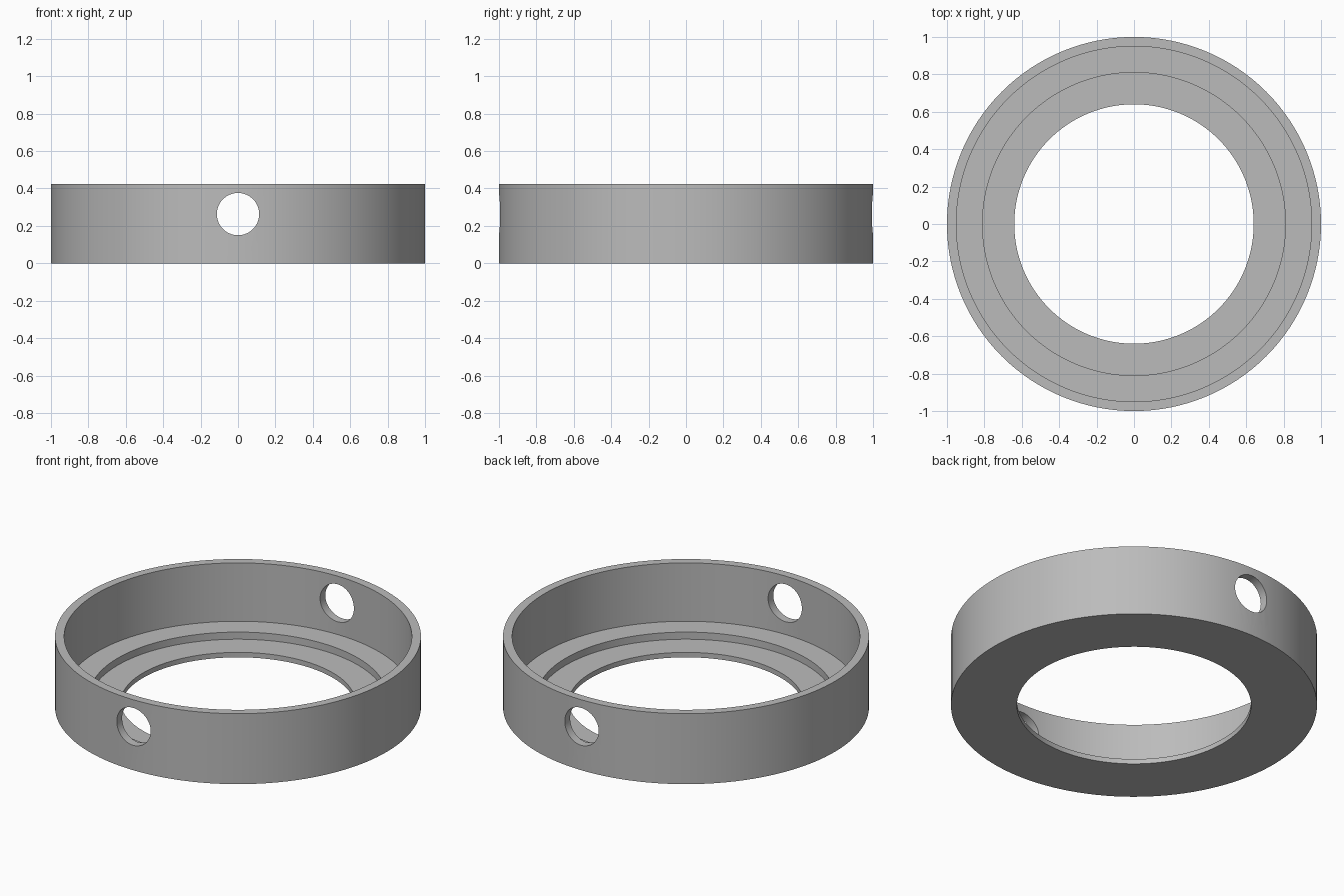
import bpy
import bmesh
import math
from mathutils import Matrix

default = bpy.data.objects.get("Cube")
if default:
    bpy.data.objects.remove(default, do_unlink=True)

SEGMENTS = 128
HEIGHT = 0.425
HOLE_RADIUS = 0.113
HOLE_Z = 0.263

grey = bpy.data.materials.new("plain grey")
grey.use_nodes = True
colour = (0.5, 0.5, 0.5, 1)
grey.diffuse_color = colour
grey.node_tree.nodes["Principled BSDF"].inputs["Base Color"].default_value = colour


def make_object(name, bm):
    bmesh.ops.recalc_face_normals(bm, faces=bm.faces)
    mesh = bpy.data.meshes.new(name)
    bm.to_mesh(mesh)
    bm.free()
    mesh.materials.append(grey)
    obj = bpy.data.objects.new(name, mesh)
    bpy.context.collection.objects.link(obj)
    return obj


# Stepped ring: a closed (radius, height) profile turned around z
profile = [(0.64, 0), (1, 0), (1, HEIGHT), (0.95, HEIGHT),
           (0.95, 0.073), (0.81, 0.073), (0.81, 0.03), (0.64, 0.03)]
bm = bmesh.new()
loops = []
for i in range(SEGMENTS):
    a = math.tau * i / SEGMENTS
    loops.append([bm.verts.new((r * math.cos(a), r * math.sin(a), z)) for r, z in profile])
for i in range(SEGMENTS):
    here, after = loops[i], loops[(i + 1) % SEGMENTS]
    for j in range(len(profile)):
        k = (j + 1) % len(profile)
        bm.faces.new((here[j], after[j], after[k], here[k]))
ring = make_object("stepped_ring", bm)

# Cutter for the round holes through the front and back walls
bm = bmesh.new()
bmesh.ops.create_cone(bm, cap_ends=True, segments=64, radius1=HOLE_RADIUS,
                      radius2=HOLE_RADIUS, depth=3,
                      matrix=Matrix.Translation((0, 0, HOLE_Z))
                      @ Matrix.Rotation(math.pi / 2, 4, "X"))
cutter = make_object("hole_cutter", bm)
cutter.hide_render = True

cut = ring.modifiers.new("side holes", "BOOLEAN")
cut.operation = "DIFFERENCE"
cut.solver = "EXACT"
cut.object = cutter

bpy.ops.object.select_all(action="DESELECT")
ring.select_set(True)
bpy.context.view_layer.objects.active = ring
bpy.ops.object.modifier_apply(modifier=cut.name)
bpy.data.objects.remove(cutter, do_unlink=True)

# Smooth walls with crisp rims
bpy.ops.object.shade_smooth_by_angle(angle=math.radians(30))
